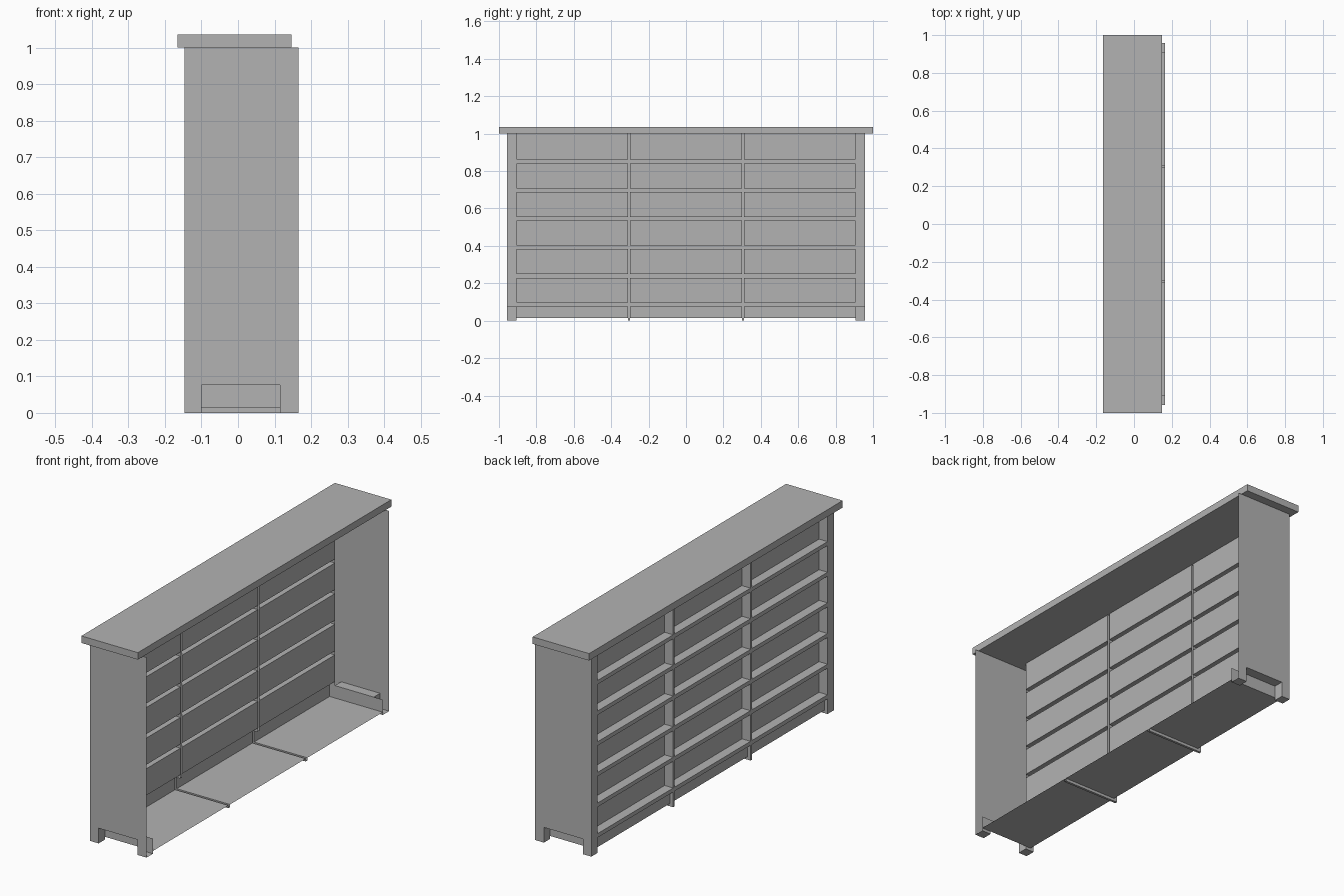
import bpy, bmesh

if "Cube" in bpy.data.objects:
    bpy.data.objects.remove(bpy.data.objects["Cube"], do_unlink=True)

grey = bpy.data.materials.new("plain_grey")
grey.use_nodes = True
grey.diffuse_color = (0.45, 0.45, 0.45, 1)
grey.node_tree.nodes["Principled BSDF"].inputs["Base Color"].default_value = (0.45, 0.45, 0.45, 1)

# Main measurements
FRONT, PANEL, PLINTH, REAR = -0.147, -0.1, -0.129, 0.165
NOTCH = 0.115
END, INNER = 0.957, 0.907
FLOOR, BASE, TOP = 0.014, 0.076, 1.0
SHELF, PITCH, ROWS = 0.02, 0.153, 6
DIV_Y, DIV_HALF = 0.305, 0.006
DIVIDERS = (-DIV_Y, DIV_Y)
BAYS = ((-INNER, -DIV_Y - DIV_HALF), (-DIV_Y + DIV_HALF, DIV_Y - DIV_HALF),
        (DIV_Y + DIV_HALF, INNER))

# Corner order of each box side, wound outward
SIDES = {"-x": "000 001 011 010", "+x": "100 110 111 101",
         "-y": "000 100 101 001", "+y": "010 011 111 110",
         "-z": "000 010 110 100", "+z": "001 101 111 011"}


def add_sides(bm, x, y, z, keep):
    """Add the chosen sides of the box spanning the x, y and z ranges."""
    for side in keep.split():
        corners = [(x[int(c[0])], y[int(c[1])], z[int(c[2])]) for c in SIDES[side].split()]
        bm.faces.new([bm.verts.new(c) for c in corners])


def finish(name, bm):
    bmesh.ops.remove_doubles(bm, verts=bm.verts, dist=0.0001)
    mesh = bpy.data.meshes.new(name)
    bm.to_mesh(mesh)
    bm.free()
    mesh.materials.append(grey)
    ob = bpy.data.objects.new(name, mesh)
    bpy.context.collection.objects.link(ob)
    return ob


def part(name, *pieces):
    bm = bmesh.new()
    for piece in pieces:
        add_sides(bm, *piece)
    return finish(name, bm)


# Overhanging top slab
part("top_slab", ((-REAR, -FRONT), (-1, 1), (TOP, 1.035), "-x +x -y +y -z +z"))

# End walls with a foot notch, front uprights and hollow feet
for label, s in (("right", -1), ("left", 1)):
    bm = bmesh.new()
    outline = [(FRONT, 0), (PANEL, 0), (PANEL, BASE), (NOTCH, BASE),
               (NOTCH, 0), (REAR, 0), (REAR, TOP), (FRONT, TOP)]
    if s > 0:
        outline.reverse()
    bm.faces.new([bm.verts.new((x, s * END, z)) for x, z in outline])
    finish(label + "_end_wall", bm)

    y = sorted((s * INNER, s * END))
    inward = "+y" if s < 0 else "-y"
    part(label + "_upright", ((FRONT, PANEL), y, (BASE, TOP), "-x " + inward))
    part(label + "_feet",
         ((FRONT, PANEL), y, (0, BASE), "-x +x -z " + inward),
         ((NOTCH, REAR), y, (0, BASE), "-x -z " + inward))
    part(label + "_notch_lining",
         ((PANEL, NOTCH), y, (FLOOR, BASE), "+z " + inward))

# Shallow shelves and the recessed panels between them
for row in range(ROWS):
    low = BASE + row * PITCH
    mid = low + SHELF
    high = low + PITCH if row < ROWS - 1 else TOP
    under = PLINTH if row == 0 else PANEL
    part(f"shelf_{row + 1}",
         *[((FRONT, PANEL), bay, (low, mid), "-x +z") for bay in BAYS],
         *[((FRONT, under), bay, (low, mid), "-z") for bay in BAYS])
    part(f"panel_{row + 1}",
         *[((PANEL, PANEL), bay, (mid, high), "-x") for bay in BAYS])

# Upright dividers and the rails that run back under the floor
part("dividers", *[((FRONT, PANEL), (y - DIV_HALF, y + DIV_HALF), (BASE, TOP), "-x -y +y")
                   for y in DIVIDERS])
part("divider_feet", *[((FRONT, PLINTH), (y - DIV_HALF, y + DIV_HALF), (0, BASE), "-x -y +y")
                       for y in DIVIDERS])
part("floor_rails", *[((x0, REAR), (y - DIV_HALF, y + DIV_HALF), (0, FLOOR), keep)
                      for y in DIVIDERS
                      for x0, keep in ((FRONT, "-z"), (PLINTH, "-y +y"))])

# Plinth and floor
part("plinth", *[((PLINTH, PLINTH), bay, (FLOOR, BASE), "-x") for bay in BAYS])
part("floor", *[((PLINTH, REAR), bay, (FLOOR, FLOOR), "-z") for bay in BAYS])
